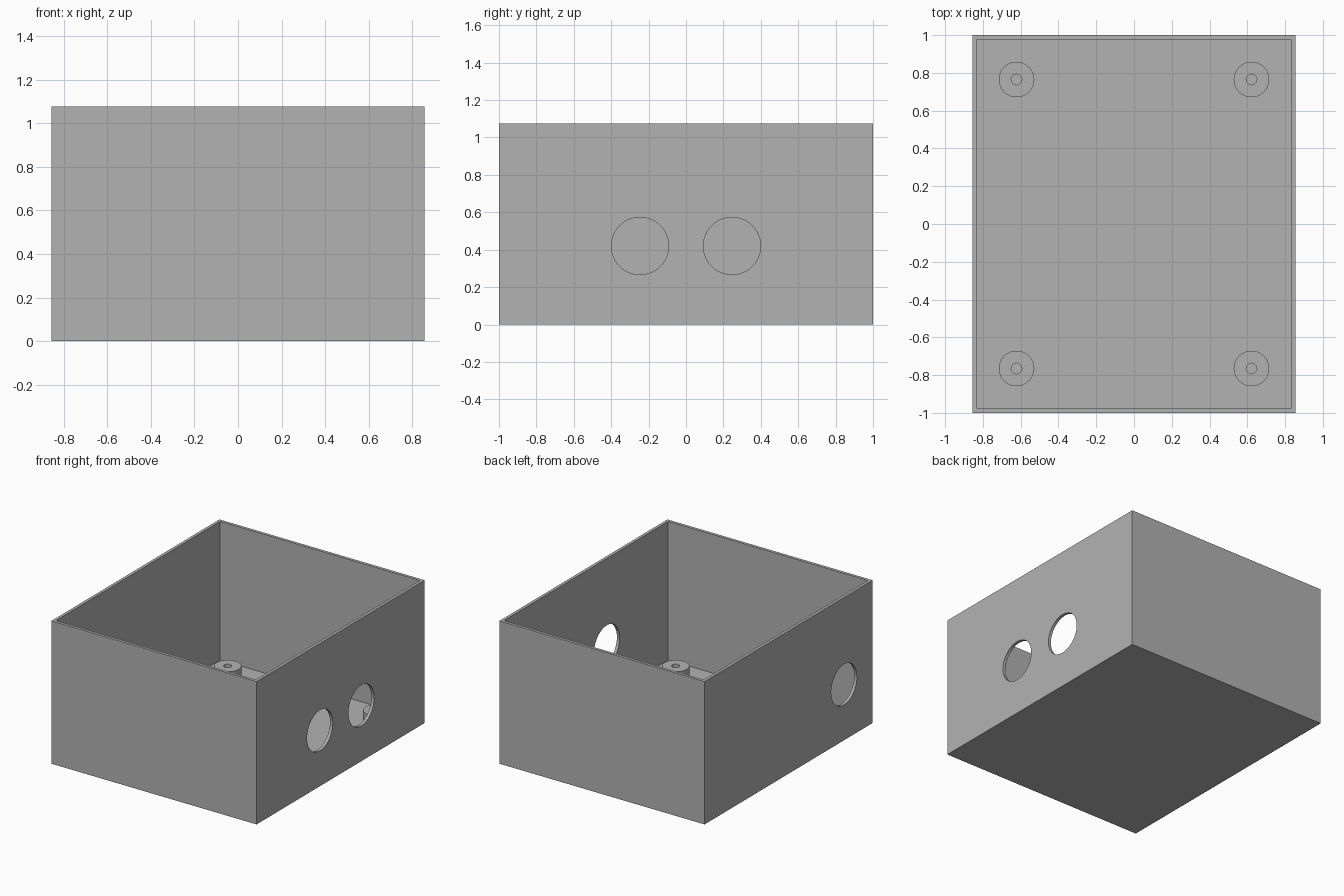
import bpy, bmesh
from math import radians, pi
from mathutils import Matrix, Vector

old = bpy.data.objects.get("Cube")
if old:
    bpy.data.objects.remove(old, do_unlink=True)

WIDTH, DEPTH, HEIGHT, WALL = 1.71, 2.0, 1.076, 0.032
HOLE_Z, HOLE_R = 0.42, 0.153

grey = bpy.data.materials.new("plain grey")
grey.use_nodes = True
colour = (0.448, 0.448, 0.448, 1)
grey.diffuse_color = colour
grey.node_tree.nodes["Principled BSDF"].inputs["Base Color"].default_value = colour


def make_object(name, bm):
    bmesh.ops.recalc_face_normals(bm, faces=bm.faces)
    mesh = bpy.data.meshes.new(name)
    bm.to_mesh(mesh)
    bm.free()
    mesh.materials.append(grey)
    obj = bpy.data.objects.new(name, mesh)
    bpy.context.collection.objects.link(obj)
    return obj


def activate(obj):
    bpy.ops.object.select_all(action='DESELECT')
    obj.select_set(True)
    bpy.context.view_layer.objects.active = obj


def smooth(obj):
    activate(obj)
    bpy.ops.object.shade_smooth_by_angle(angle=radians(30))


# Open tray: a block whose top face is inset and pushed down to the floor
bm = bmesh.new()
bmesh.ops.create_cube(bm, size=1, matrix=Matrix.Translation((0, 0, HEIGHT / 2))
                      @ Matrix.Diagonal((WIDTH, DEPTH, HEIGHT, 1)))
top = max(bm.faces, key=lambda f: f.calc_center_median().z)
bmesh.ops.inset_region(bm, faces=[top], thickness=WALL)
inner = bmesh.ops.extrude_face_region(bm, geom=[top])["geom"]
bmesh.ops.delete(bm, geom=[top], context='FACES_ONLY')
for v in inner:
    if isinstance(v, bmesh.types.BMVert):
        v.co.z = WALL
box = make_object("enclosure_box", bm)

# Cable holes: two through one side wall, one through the opposite wall
bm = bmesh.new()
for side, y in ((1, -0.246), (1, 0.246), (-1, -0.66)):
    place = Matrix.Translation((side * (WIDTH - WALL) / 2, y, HOLE_Z))
    bmesh.ops.create_cone(bm, cap_ends=True, segments=64, radius1=HOLE_R,
                          radius2=HOLE_R, depth=0.12,
                          matrix=place @ Matrix.Rotation(pi / 2, 4, 'Y'))
cutter = make_object("hole_cutter", bm)
cutter.hide_render = True
cut = box.modifiers.new("cable_holes", 'BOOLEAN')
cut.operation = 'DIFFERENCE'
cut.solver = 'EXACT'
cut.object = cutter
activate(box)
bpy.ops.object.modifier_apply(modifier=cut.name)
bpy.data.objects.remove(cutter, do_unlink=True)
smooth(box)


# Screw bosses: a small tube section spun around its axis
def screw_boss(name, x, y):
    bm = bmesh.new()
    bottom, rim, bore, outer = WALL - 0.005, 0.125, 0.028, 0.094
    section = [bm.verts.new((r, 0, z)) for r, z in
               ((bore, bottom), (bore, rim), (outer, rim), (outer, bottom))]
    edges = [bm.edges.new(pair) for pair in zip(section, section[1:])]
    bmesh.ops.spin(bm, geom=section + edges, cent=(0, 0, 0), axis=(0, 0, 1),
                   angle=2 * pi, steps=48)
    bmesh.ops.remove_doubles(bm, verts=bm.verts, dist=0.0005)
    bmesh.ops.translate(bm, verts=bm.verts, vec=Vector((x, y, 0)))
    # close the underside so that the tube is solid
    low = [e for e in bm.edges if e.is_boundary]
    bmesh.ops.bridge_loops(bm, edges=low)
    smooth(make_object(name, bm))


for y_name, sy in (("front", -1), ("back", 1)):
    for x_name, sx in (("left", 1), ("right", -1)):
        screw_boss(f"{y_name}_{x_name}_screw_boss", sx * 0.622, sy * 0.765)
